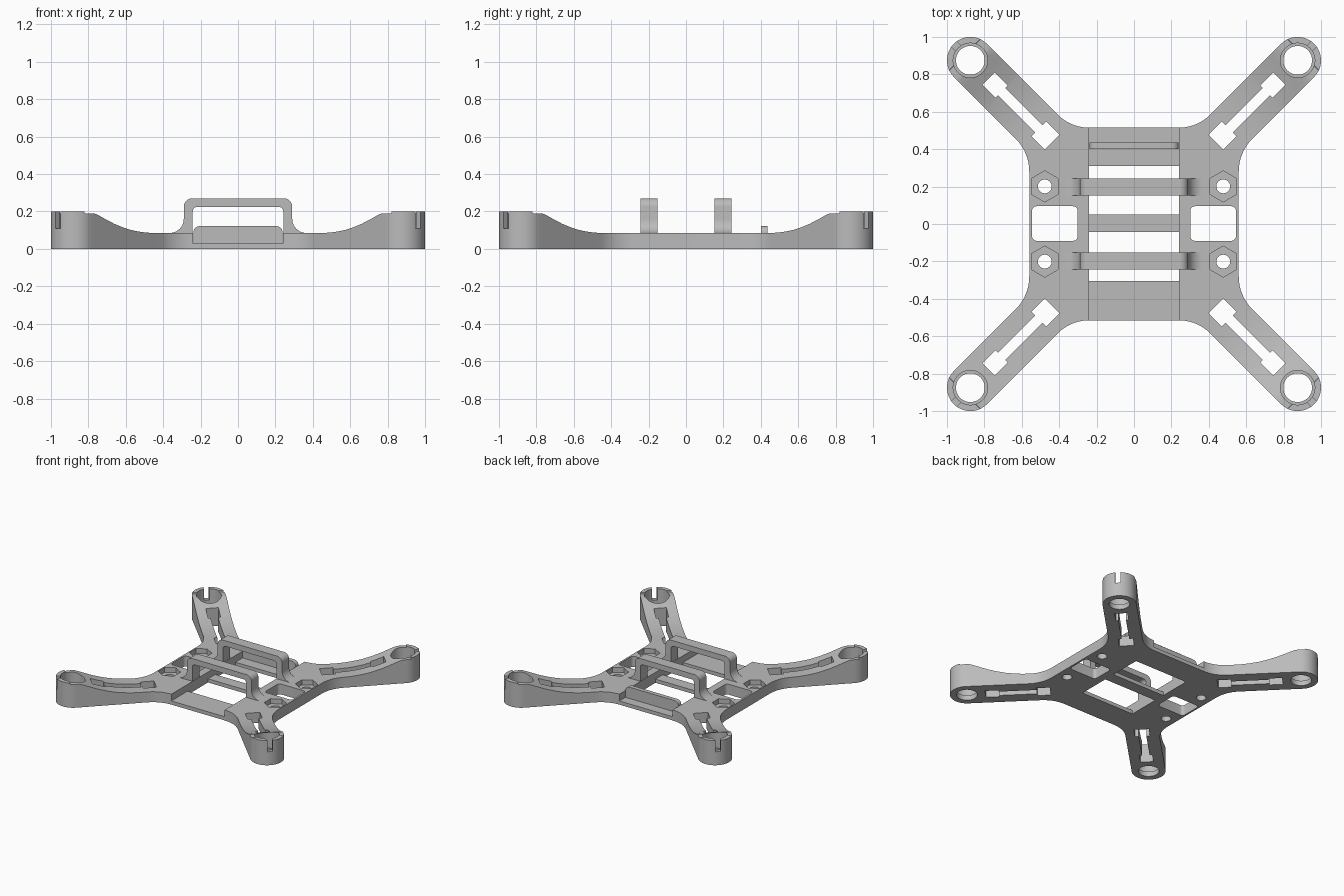
import bpy, bmesh
from math import sin, cos, radians, sqrt
from mathutils import Vector, Matrix

default = bpy.data.objects.get("Cube")
if default:
    bpy.data.objects.remove(default)

grey = bpy.data.materials.new("matte grey plastic")
grey.use_nodes = True
grey.diffuse_color = (0.5, 0.5, 0.5, 1)
grey.node_tree.nodes["Principled BSDF"].inputs["Base Color"].default_value = (0.5, 0.5, 0.5, 1)

DIAG = sqrt(0.5)
MOTOR = 0.875
QUADRANTS = [(1, 1), (1, -1), (-1, -1), (-1, 1)]


def arc(cx, cy, r, a0, a1, n=10):
    angles = [radians(a0 + (a1 - a0) * i / n) for i in range(n + 1)]
    return [(cx + r * cos(a), cy + r * sin(a)) for a in angles]


def circle(cx, cy, r, n=40):
    return arc(cx, cy, r, 0, 360, n)[:-1]


def rect(x0, x1, y0, y1):
    return [(x0, y0), (x1, y0), (x1, y1), (x0, y1)]


def rounded_rect(x0, x1, y0, y1, r):
    return (arc(x1 - r, y1 - r, r, 0, 90, 6) + arc(x0 + r, y1 - r, r, 90, 180, 6)
            + arc(x0 + r, y0 + r, r, 180, 270, 6) + arc(x1 - r, y0 + r, r, 270, 360, 6))


def diagonal(pts):
    """Turn (along, across) arm coordinates into x, y."""
    return [((d - p) * DIAG, (d + p) * DIAG) for d, p in pts]


def mirror4(pts):
    return [[(x * sx, y * sy) for x, y in pts] for sx, sy in QUADRANTS]


def prisms(name, outlines, z0, z1, upright=False):
    """Extrude outlines along z, or along y when upright."""
    bm = bmesh.new()
    for pts in outlines:
        face = bm.faces.new([bm.verts.new((x, y, z0)) for x, y in pts])
        made = bmesh.ops.extrude_face_region(bm, geom=[face])["geom"]
        bmesh.ops.translate(bm, vec=(0, 0, z1 - z0),
                            verts=[v for v in made if isinstance(v, bmesh.types.BMVert)])
    if upright:
        bmesh.ops.transform(bm, matrix=Matrix.Rotation(radians(90), 4, "X"), verts=bm.verts)
    bmesh.ops.recalc_face_normals(bm, faces=bm.faces)
    mesh = bpy.data.meshes.new(name)
    bm.to_mesh(mesh)
    bm.free()
    mesh.materials.append(grey)
    obj = bpy.data.objects.new(name, mesh)
    bpy.context.collection.objects.link(obj)
    return obj


def activate(obj):
    bpy.ops.object.select_all(action="DESELECT")
    obj.select_set(True)
    bpy.context.view_layer.objects.active = obj


def cut(target, outlines, z0, z1):
    tool = prisms("cutter", outlines, z0, z1)
    tool.hide_render = True
    activate(target)
    mod = target.modifiers.new("cut", "BOOLEAN")
    mod.operation, mod.solver, mod.object = "DIFFERENCE", "EXACT", tool
    bpy.ops.object.modifier_apply(modifier=mod.name)
    bpy.data.objects.remove(tool)


# Frame outline: body, filleted arm roots and round arm tips
quarter = (arc(0.24, 0.752, 0.237, 270, 315)
           + arc(MOTOR, MOTOR, 0.125, 135, -45, 32)
           + arc(0.809, 0.28, 0.249, 135, 180))
outline = []
for i, corner in enumerate(mirror4(quarter)):
    outline += corner[::-1] if i % 2 else corner
frame = prisms("frame", [outline], 0, 0.085)

# Arm tops sweep upward to the motor mounts, with a raised outer lip
profile = [(0.76, 0.085), (0.82, 0.087), (0.88, 0.093), (0.94, 0.102), (1.0, 0.116),
           (1.06, 0.134), (1.11, 0.152), (1.16, 0.172), (1.2, 0.187), (1.22, 0.19),
           (1.278, 0.19), (1.28, 0.2)]


def arm_height(d):
    if d <= profile[0][0]:
        return profile[0][1]
    for (d0, z0), (d1, z1) in zip(profile, profile[1:]):
        if d <= d1:
            return z0 + (z1 - z0) * (d - d0) / (d1 - d0)
    return profile[-1][1]


bm = bmesh.new()
bm.from_mesh(frame.data)
for sx, sy in QUADRANTS:
    axis = Vector((sx, sy, 0)).normalized()
    for d, _ in profile:
        bmesh.ops.bisect_plane(bm, geom=bm.verts[:] + bm.edges[:] + bm.faces[:],
                               plane_co=axis * d, plane_no=axis)
for v in bm.verts:
    if v.co.z > 0.04:
        v.co.z = arm_height((abs(v.co.x) + abs(v.co.y)) * DIAG)
bm.to_mesh(frame.data)
bm.free()

# Motor sockets with a wire notch in the tip
cut(frame, mirror4(circle(MOTOR, MOTOR, 0.077)), -0.1, 0.4)
cut(frame, mirror4(circle(MOTOR, MOTOR, 0.092)), 0.04, 0.4)
cut(frame, mirror4(diagonal(rect(1.27, 1.5, -0.02, 0.02))), 0.11, 0.4)

# Dumbbell slots along the arms
half = [(0.62, 0.055), (0.72, 0.055), (0.72, 0.028), (1.0, 0.028), (1.0, 0.047), (1.1, 0.047)]
slot = half + [(d, -p) for d, p in reversed(half)]
cut(frame, mirror4(diagonal(slot)), -0.1, 0.4)

# Screw holes with hexagonal nut pockets
cut(frame, mirror4(circle(0.477, 0.201, 0.037, 24)), -0.1, 0.4)
cut(frame, mirror4(arc(0.477, 0.201, 0.083, 30, 330, 5)), 0.045, 0.4)

# Side windows
cut(frame, [rounded_rect(s - 0.122, s + 0.122, -0.09, 0.095, 0.025) for s in (-0.423, 0.423)],
    -0.1, 0.4)

# Centre openings and the recessed channel that leaves thin crossbars
cut(frame, [rect(-0.24, 0.24, 0.05, 0.31), rect(-0.24, 0.24, -0.305, -0.043)], -0.1, 0.06)
cut(frame, [rect(-0.24, 0.24, -0.7, 0.7)], 0.03, 0.4)

# Battery straps: arches with flared feet
side = ([(0.242, 0.07), (0.38, 0.07), (0.38, 0.085)]
        + arc(0.365, 0.16, 0.075, 270, 180) + arc(0.245, 0.225, 0.045, 0, 90))
inner = arc(0.217, 0.2, 0.025, 90, 0, 6)
arch = side + [(-x, y) for x, y in reversed(side)]
arch += [(-x, y) for x, y in reversed(inner)] + inner
parts = [frame]
for name, y in (("front_strap_arch", -0.197), ("back_strap_arch", 0.197)):
    parts.append(prisms(name, [arch], -y - 0.045, -y + 0.045, upright=True))

# Stop tab on the back crossbar
tab = [(-0.239, 0.02), (0.239, 0.02)] + arc(0.204, 0.087, 0.035, 0, 90, 6)
tab += arc(-0.204, 0.087, 0.035, 90, 180, 6)
parts.append(prisms("stop_tab", [tab], -0.437, -0.402, upright=True))

for part in parts:
    activate(part)
    bpy.ops.object.shade_smooth_by_angle(angle=radians(30))
